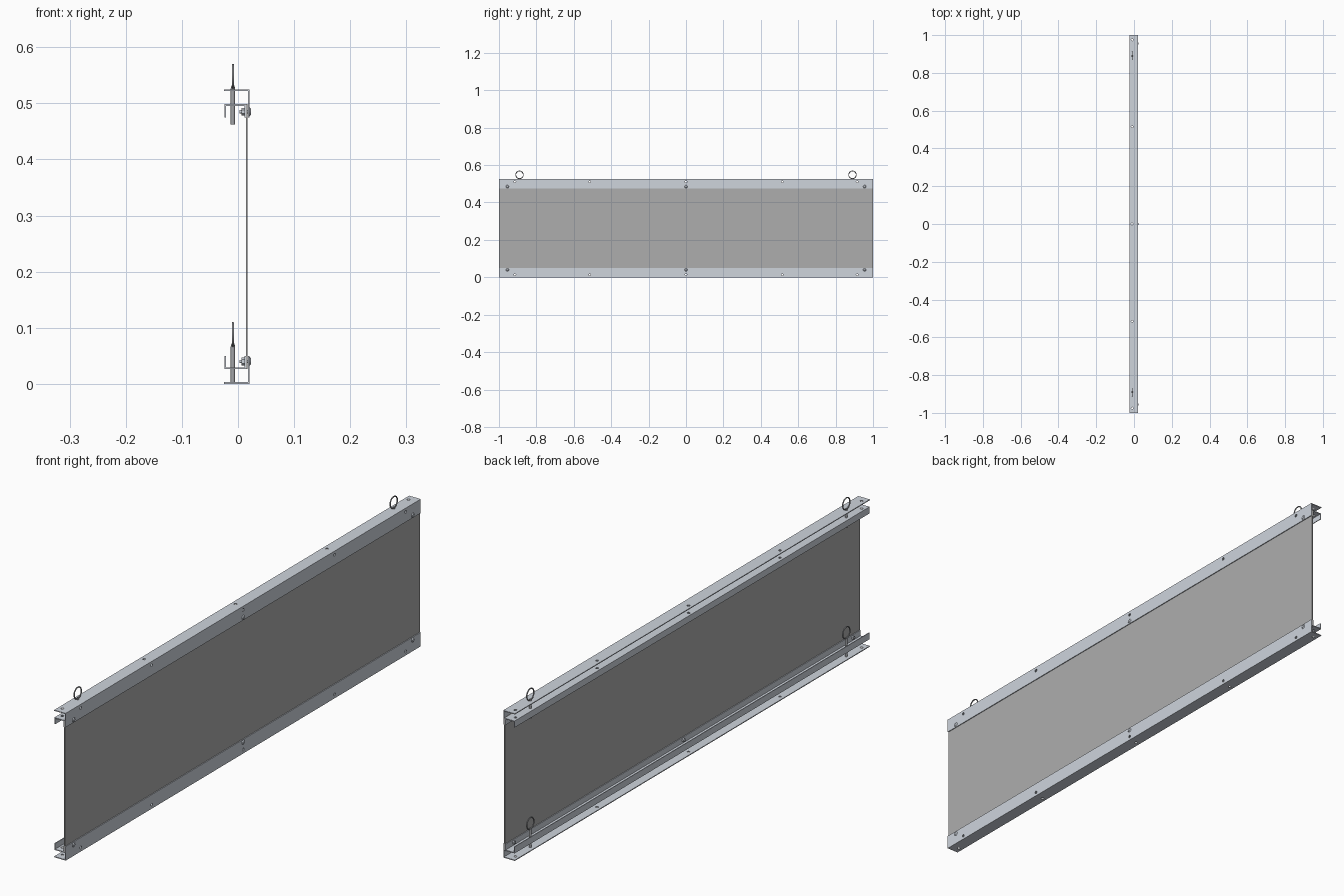
import bpy, bmesh, math
from mathutils import Matrix, Vector

if "Cube" in bpy.data.objects:
    bpy.data.objects.remove(bpy.data.objects["Cube"])

H = 0.525          # height over the rails
L = 1.0            # half length


def material(name, c):
    m = bpy.data.materials.new(name)
    m.diffuse_color = (*c, 1)
    m.use_nodes = True
    m.node_tree.nodes["Principled BSDF"].inputs["Base Color"].default_value = m.diffuse_color
    return m


STEEL = material("galvanised_steel", (0.62, 0.66, 0.72))
SHEET = material("panel_grey", (0.42, 0.42, 0.42))
DARK = material("fastener_steel", (0.35, 0.36, 0.38))


def finish(name, bm, mat=None, smooth=False):
    bmesh.ops.recalc_face_normals(bm, faces=bm.faces)
    me = bpy.data.meshes.new(name)
    bm.to_mesh(me)
    bm.free()
    ob = bpy.data.objects.new(name, me)
    bpy.context.collection.objects.link(ob)
    if mat:
        me.materials.append(mat)
    if smooth:
        bpy.ops.object.select_all(action='DESELECT')
        ob.select_set(True)
        bpy.context.view_layer.objects.active = ob
        bpy.ops.object.shade_smooth_by_angle(angle=math.radians(40))
    return ob


def extrude_profile(name, pts, mat, top=False):
    """Sweep an (x, z) profile along y; top flips it about mid height."""
    bm = bmesh.new()
    f = bm.faces.new([bm.verts.new((x, -L, H - z if top else z)) for x, z in pts])
    r = bmesh.ops.extrude_face_region(bm, geom=[f])
    bmesh.ops.translate(bm, vec=(0, 2 * L, 0),
                        verts=[v for v in r["geom"] if isinstance(v, bmesh.types.BMVert)])
    return finish(name, bm, mat)


def rod(bm, a, b, r1, r2=None, sides=16):
    """Cylinder or cone from point a to point b."""
    a, b = Vector(a), Vector(b)
    m = Matrix.Translation((a + b) / 2) @ (b - a).to_track_quat('Z', 'Y').to_matrix().to_4x4()
    bmesh.ops.create_cone(bm, cap_ends=True, segments=sides, radius1=r1,
                          radius2=r1 if r2 is None else r2, depth=(b - a).length, matrix=m)


def cut(ob, bm):
    cutter = finish("hole_cutter", bm)
    cutter.hide_render = True
    mod = ob.modifiers.new("holes", 'BOOLEAN')
    mod.operation, mod.solver, mod.object = 'DIFFERENCE', 'EXACT', cutter
    bpy.context.view_layer.objects.active = ob
    bpy.ops.object.modifier_apply(modifier=mod.name)
    bpy.data.objects.remove(cutter)


def torus(bm, c, R, r, n=32, k=10):
    rings = []
    for i in range(n):
        a = 2 * math.pi * i / n
        rings.append([])
        for j in range(k):
            b = 2 * math.pi * j / k
            q = R + r * math.cos(b)
            rings[-1].append(bm.verts.new((c[0] + r * math.sin(b), c[1] + q * math.cos(a),
                                           c[2] + q * math.sin(a))))
    for i in range(n):
        for j in range(k):
            p, q = rings[i], rings[(i + 1) % n]
            bm.faces.new((p[j], q[j], q[(j + 1) % k], p[(j + 1) % k]))


angle = [(-0.025, 0), (0.0205, 0), (0.0205, 0.05), (0.0175, 0.05), (0.0175, 0.003), (-0.025, 0.003)]
channel = [(-0.024, 0.0265), (0.014, 0.0265), (0.014, 0.05), (0.0112, 0.05), (0.0112, 0.0295),
           (-0.0212, 0.0295), (-0.0212, 0.05), (-0.024, 0.05)]
HX = -0.01         # line of flange holes and eye bolts

# infill panel
extrude_profile("panel", [(0.0142, 0.0265), (0.0173, 0.0265), (0.0173, H - 0.0265),
                          (0.0142, H - 0.0265)], SHEET)

for side, top in (("bottom", False), ("top", True)):
    def Z(z):
        return H - z if top else z

    # outer angle with holes in both flanges
    ob = extrude_profile(side + "_outer_angle", angle, STEEL, top)
    bm = bmesh.new()
    for y in (-0.975, -0.515, 0, 0.515, 0.975):
        rod(bm, (HX, y, Z(-0.01)), (HX, y, Z(0.008)), 0.005)
    for y in (-0.915, -0.515, 0, 0.515, 0.915):
        rod(bm, (0.012, y, Z(0.014)), (0.03, y, Z(0.014)), 0.005)
    cut(ob, bm)

    # inner channel with holes in the web
    ob = extrude_profile(side + "_inner_channel", channel, STEEL, top)
    bm = bmesh.new()
    for y in (-0.975, -0.515, 0, 0.515, 0.975):
        rod(bm, (HX, y, Z(0.02)), (HX, y, Z(0.036)), 0.005)
    cut(ob, bm)

    # bolts clamping angle, panel and channel
    for i, y in enumerate((-0.955, 0, 0.955)):
        bm = bmesh.new()
        z = Z(0.04)
        rod(bm, (0.003, y, z), (0.0205, y, z), 0.003)
        rod(bm, (0.006, y, z), (0.0112, y, z), 0.007, sides=6)
        rod(bm, (0.0205, y, z), (0.0235, y, z), 0.008, 0.005)
        finish(f"{side}_bolt_{i + 1}", bm, STEEL, True)

    # ring pins: stem, collar and ring
    base = 0.462 if top else 0.002
    for i, y in enumerate((-0.89, 0.89)):
        bm = bmesh.new()
        rod(bm, (HX + 0.001, y, base), (HX + 0.001, y, base + 0.064), 0.004)
        rod(bm, (HX + 0.001, y, base + 0.064), (HX + 0.001, y, base + 0.07), 0.004, 0.0025)
        torus(bm, (HX + 0.001, y, base + 0.086), 0.0202, 0.0022)
        finish(f"{side}_ring_pin_{i + 1}", bm, DARK, True)
